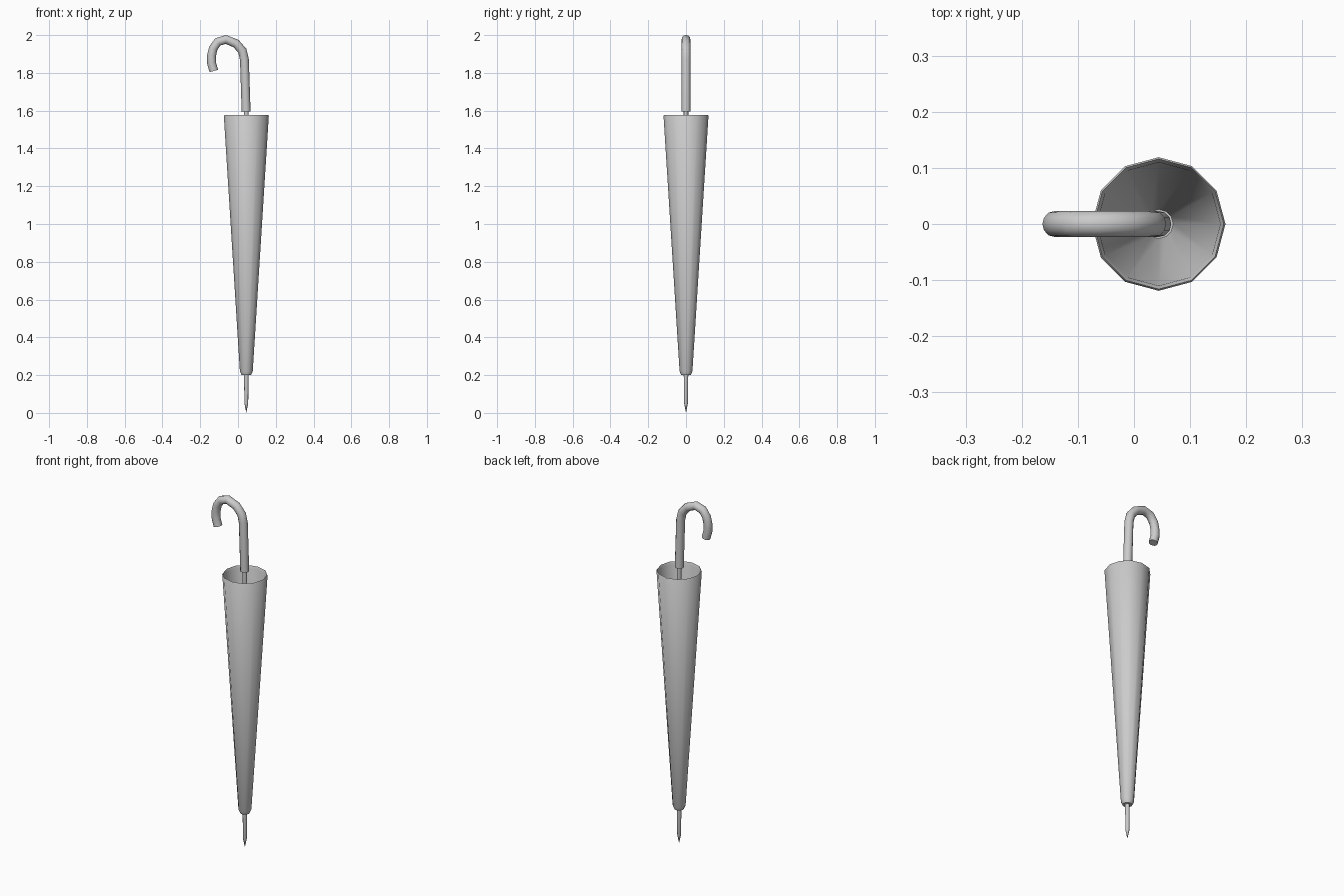
import bpy, bmesh, math

if "Cube" in bpy.data.objects:
    bpy.data.objects.remove(bpy.data.objects["Cube"])

AXIS_X = 0.044  # the shaft sits off-centre because of the hook


def lathe(name, profile, sides, angle):
    """Spin an (r, z) profile around the shaft axis."""
    bm = bmesh.new()
    rings = []
    for r, z in profile:
        if r == 0:
            rings.append([bm.verts.new((AXIS_X, 0, z))] * sides)
        else:
            rings.append([bm.verts.new((AXIS_X + r * math.cos(2 * math.pi * i / sides),
                                        r * math.sin(2 * math.pi * i / sides), z))
                          for i in range(sides)])
    for a, b in zip(rings, rings[1:]):
        for i in range(sides):
            j = (i + 1) % sides
            bm.faces.new(list(dict.fromkeys((a[i], a[j], b[j], b[i]))))
    bmesh.ops.recalc_face_normals(bm, faces=bm.faces)
    mesh = bpy.data.meshes.new(name)
    bm.to_mesh(mesh)
    bm.free()
    ob = bpy.data.objects.new(name, mesh)
    bpy.context.collection.objects.link(ob)
    smooth(ob, angle)
    return ob


def smooth(ob, angle):
    bpy.ops.object.select_all(action='DESELECT')
    ob.select_set(True)
    bpy.context.view_layer.objects.active = ob
    bpy.ops.object.shade_smooth_by_angle(angle=math.radians(angle))


# Folded canopy: thin twelve-sided open cone, closed around the shaft below
lathe("folded_canopy", [(0, 0.20), (0.025, 0.20), (0.034, 0.22), (0.119, 1.572),
                        (0.116, 1.576), (0.110, 1.56), (0.026, 0.23), (0, 0.23)], 12, 40)

# Shaft with pointed ferrule, running up into the handle
lathe("shaft", [(0, 0), (0.010, 0.05), (0.012, 0.20), (0.012, 1.60),
                (0, 1.61)], 12, 40)

# Crook handle: round tube swept along the hook
path = [(0.043, 1.595), (0.034, 1.87), (0.023, 1.917), (-0.010, 1.955),
        (-0.064, 1.977), (-0.107, 1.964), (-0.131, 1.930), (-0.140, 1.892),
        (-0.140, 1.852), (-0.128, 1.810)]
curve = bpy.data.curves.new("handle", 'CURVE')
curve.dimensions = '3D'
curve.bevel_depth = 0.0235
curve.bevel_resolution = 4
curve.use_fill_caps = True
spline = curve.splines.new('POLY')
spline.points.add(len(path) - 1)
for p, (x, z) in zip(spline.points, path):
    p.co = (x, 0, z, 1)
handle = bpy.data.objects.new("handle", curve)
bpy.context.collection.objects.link(handle)
bpy.ops.object.select_all(action='DESELECT')
handle.select_set(True)
bpy.context.view_layer.objects.active = handle
bpy.ops.object.convert(target='MESH')
handle = bpy.context.view_layer.objects.active

# Weld the caps so shading and normals are consistent
bm = bmesh.new()
bm.from_mesh(handle.data)
bmesh.ops.remove_doubles(bm, verts=bm.verts, dist=0.0005)
bmesh.ops.recalc_face_normals(bm, faces=bm.faces)
bm.to_mesh(handle.data)
bm.free()
smooth(handle, 50)
